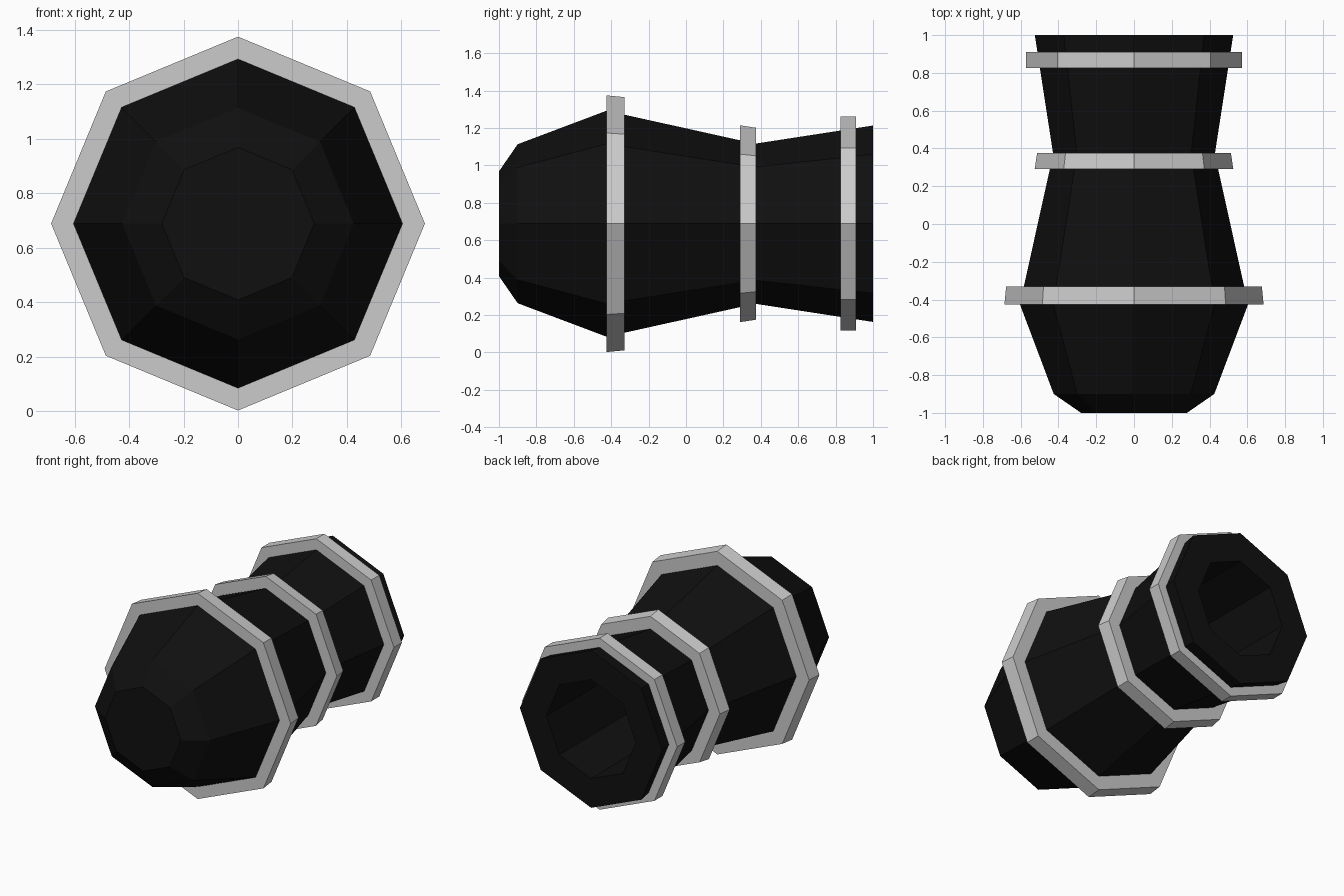
import bpy, bmesh
from math import cos, sin, pi

if "Cube" in bpy.data.objects:
    bpy.data.objects.remove(bpy.data.objects["Cube"])

CZ = 0.688   # height of the barrel axis
SIDES = 8


def lathe(name, profile, closed=False, mat=None):
    """Spin (radius, y) points around the y axis into flat octagonal bands."""
    bm = bmesh.new()
    loops = []
    for r, y in profile:
        loops.append([bm.verts.new((r * cos(2 * pi * i / SIDES), y,
                                    CZ + r * sin(2 * pi * i / SIDES)))
                      for i in range(SIDES)])
    pairs = list(zip(loops, loops[1:]))
    if closed:
        pairs.append((loops[-1], loops[0]))
    for a, b in pairs:
        for i in range(SIDES):
            j = (i + 1) % SIDES
            bm.faces.new((a[i], a[j], b[j], b[i]))
    if not closed:
        bm.faces.new(loops[0])
        bm.faces.new(loops[-1])
    bmesh.ops.recalc_face_normals(bm, faces=bm.faces)
    me = bpy.data.meshes.new(name)
    bm.to_mesh(me)
    bm.free()
    ob = bpy.data.objects.new(name, me)
    bpy.context.collection.objects.link(ob)
    if mat:
        me.materials.append(mat)
    return ob


black = bpy.data.materials.new("black_iron")
black.diffuse_color = (0.005, 0.005, 0.005, 1)
black.use_nodes = True
black.node_tree.nodes["Principled BSDF"].inputs["Base Color"].default_value = black.diffuse_color

# Barrel: closed breech, waist, flared muzzle, then back down the bore
lathe("barrel", [(0.28, -1.0), (0.425, -0.9), (0.604, -0.425), (0.428, 0.37),
                 (0.525, 1.0), (0.33, 1.0), (0.33, 0.1)], mat=black)

# Reinforcing bands: y start, y end, outer radii, inner radii
for name, y0, y1, o0, o1, i0, i1 in [
        ("breech_band", -0.425, -0.33, 0.686, 0.677, 0.60, 0.575),
        ("waist_band", 0.29, 0.375, 0.526, 0.513, 0.435, 0.42),
        ("muzzle_band", 0.825, 0.91, 0.572, 0.572, 0.49, 0.50)]:
    lathe(name, [(i0, y0), (o0, y0), (o1, y1), (i1, y1)], closed=True)
